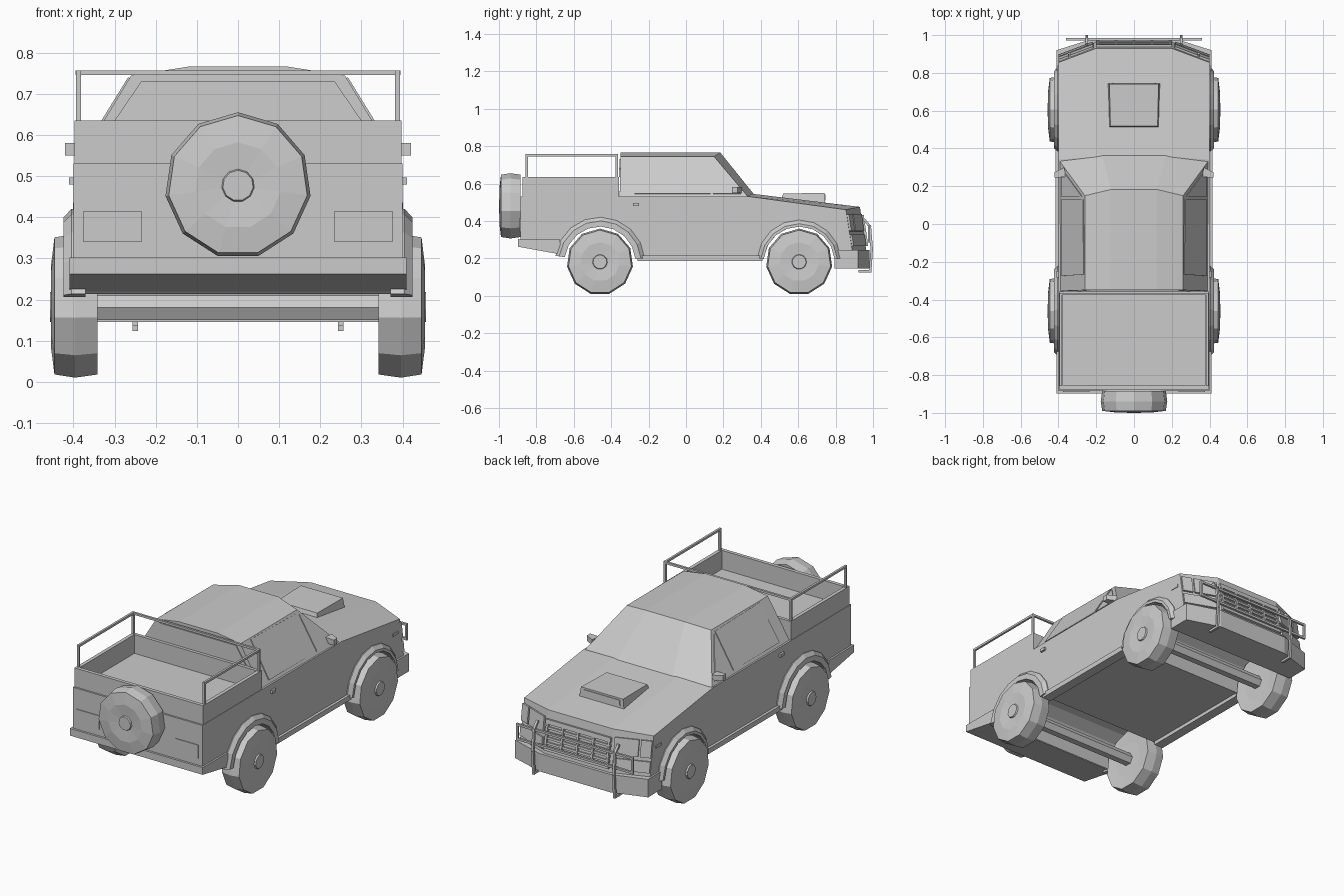
import bpy, bmesh, math
from mathutils import Vector

if "Cube" in bpy.data.objects:
    bpy.data.objects.remove(bpy.data.objects["Cube"])


def finish(name, bm):
    bmesh.ops.recalc_face_normals(bm, faces=bm.faces)
    me = bpy.data.meshes.new(name)
    bm.to_mesh(me)
    bm.free()
    ob = bpy.data.objects.new(name, me)
    bpy.context.collection.objects.link(ob)
    return ob


def loft(name, rings):
    """Skin matching closed rings of points and cap both ends."""
    bm = bmesh.new()
    vs = [[bm.verts.new(p) for p in r] for r in rings]
    n = len(vs[0])
    for a, b in zip(vs, vs[1:]):
        for i in range(n):
            j = (i + 1) % n
            bm.faces.new((a[i], a[j], b[j], b[i]))
    bm.faces.new(vs[0])
    bm.faces.new(vs[-1])
    return finish(name, bm)


def box(name, x0, x1, y0, y1, z0, z1):
    return loft(name, [[(x0, y0, z), (x1, y0, z), (x1, y1, z), (x0, y1, z)] for z in (z0, z1)])


def bar(name, points, t=0.012):
    """Square bar through points lying in a plane of constant x, or along x."""
    h = t / 2
    for k, (p, q) in enumerate(zip(points, points[1:])):
        p, q = Vector(p), Vector(q)
        d = (q - p).normalized()
        u = d.cross(Vector((1, 0, 0)) if abs(d.x) < 0.7 else Vector((0, 0, 1))).normalized() * h
        v = d.cross(u).normalized() * h
        loft(f"{name}_{k}", [[c + u + v, c + u - v, c - u - v, c - u + v]
                             for c in (p - d * h, q + d * h)])


def panel(name, corners, d=0.004):
    """Thin raised plate over a flat outline."""
    c = [Vector(p) for p in corners]
    n = (c[1] - c[0]).cross(c[2] - c[0]).normalized() * d
    return loft(name, [[p - n for p in c], [p + n for p in c]])


def arc(yc, zc, r, a0, a1, n):
    return [(yc + r * math.cos(math.radians(a0 + (a1 - a0) * i / n)),
             zc + r * math.sin(math.radians(a0 + (a1 - a0) * i / n))) for i in range(n + 1)]


REAR, FRONT, AXLE_Z = -0.46, 0.605, 0.18

# lower body with bonnet and wheel arches
def body_profile(nose, crown):
    return ([(-0.885, 0.53), (-0.885, 0.27), (-0.665, 0.225)]
            + arc(REAR, AXLE_Z, 0.195, 170, 8, 8)
            + arc(FRONT, AXLE_Z, 0.19, 172, 5, 8)
            + [(nose + 0.04, 0.2), (nose, 0.455 + crown), (0.335 + crown, 0.525 + crown), (0.3, 0.53)])

edge, mid = body_profile(0.855, 0.005), body_profile(0.93, 0.02)
loft("lower_body", [[(x, y, z) for y, z in p]
                    for x, p in ((-0.4, edge), (-0.2, mid), (0.2, mid), (0.4, edge))])

# cabin with curved roof and windscreen
def cab_ring(s, xb, xt, yf, yt, zb, zt):
    return [(s * xb, -0.355, 0.52), (s * xb, yf, zb), (s * xt, yt, zt), (s * xt, -0.35, zt)]

outer = (0.395, 0.26, 0.335, 0.15, 0.525, 0.744)
inner = (0.17, 0.12, 0.365, 0.183, 0.54, 0.766)
loft("cabin", [cab_ring(-1, *outer), cab_ring(-1, *inner), cab_ring(1, *inner), cab_ring(1, *outer)])

def cab_x(z):
    return 0.395 - (z - 0.525) / 0.219 * 0.135

# rear window and bed walls
panel("rear_window", [(-0.3, -0.354, 0.635), (0.3, -0.354, 0.635), (0.235, -0.352, 0.73), (-0.235, -0.352, 0.73)])
box("tailgate", -0.397, 0.397, -0.875, -0.855, 0.525, 0.635)
box("bed_front_wall", -0.397, 0.397, -0.375, -0.357, 0.525, 0.635)
box("rear_crossbar", -0.395, 0.395, -0.376, -0.364, 0.745, 0.757)

# bumpers
plan = [(-0.41, 0.795), (0.41, 0.795), (0.41, 0.92), (0.22, 0.98), (-0.22, 0.98), (-0.41, 0.92)]
loft("front_bumper", [[(x, y, z) for x, y in plan] for z in (0.145, 0.245)])
loft("rear_bumper", [[(x, y, z) for y, z in ((-0.897, 0.302), (-0.897, 0.262), (-0.665, 0.22), (-0.675, 0.3))]
                     for x in (-0.41, 0.41)])

# bonnet scoop
loft("bonnet_scoop", [[(s * 0.14, 0.745, 0.48), (s * 0.13, 0.74, 0.549), (s * 0.125, 0.52, 0.547), (s * 0.135, 0.505, 0.5)]
                      for s in (-1, 1)])
panel("scoop_opening", [(-0.115, 0.743, 0.51), (0.115, 0.743, 0.51), (0.11, 0.741, 0.54), (-0.11, 0.741, 0.54)])

# grille: frame and slats on the sloping nose
def nose(x, z, out=0.0):
    return (x, 0.932 + (0.475 - z) * 0.145 - max(0, abs(x) - 0.2) * 0.375 + out, z)

def nose_panel(name, x0, x1, z0, z1, d=0.008):
    panel(name, [nose(x0, z0), nose(x1, z0), nose(x1, z1), nose(x0, z1)], d)

nose_panel("grille_top", -0.2, 0.2, 0.405, 0.43, 0.012)
nose_panel("grille_bottom", -0.2, 0.2, 0.265, 0.285, 0.012)
for k in range(4):
    nose_panel("grille_slat", -0.2, 0.2, 0.298 + k * 0.027, 0.31 + k * 0.027)
for k in range(5):
    x = -0.19 + k * 0.095
    nose_panel("grille_upright", x - 0.006, x + 0.006, 0.28, 0.41, 0.012)

# wheel: eleven-sided tyre, dished rim and hub
PROFILE = [(0.1, -0.05), (0.17, -0.055), (0.178, 0), (0.17, 0.05),
           (0.105, 0.058), (0.04, 0.053), (0.037, 0.061)]

def wheel(name, c, axis, n=11):
    axis = Vector(axis)
    side = Vector((0, 0, 1)).cross(axis)
    loft(name, [[Vector(c) + axis * a + side * (r * math.sin(2 * math.pi * i / n))
                 + Vector((0, 0, r * math.cos(2 * math.pi * i / n))) for i in range(n)]
                for r, a in PROFILE])

wheel("spare_wheel", (0, -0.939, 0.477), (0, -1, 0))

for yc, label, r in ((REAR, "rear", 0.24), (FRONT, "front", 0.225)):
    # axle
    loft(label + "_axle", [[(x, y, z) for y, z in arc(yc, AXLE_Z, 0.035, 0, 300, 5)] for x in (-0.36, 0.36)])
    for s in (-1, 1):
        wheel(label + "_wheel", (s * 0.396, yc, AXLE_Z + 0.001), (s, 0, 0))
        # wheel-arch flare
        section = ((0.19, 0.37), (0.19, 0.424), (r - 0.02, 0.424), (r, 0.405), (r, 0.37))
        curves = [(x, arc(yc, AXLE_Z, rr, 172 if yc < 0 else 175, 5, 8)) for rr, x in section]
        loft(label + "_flare", [[(s * x, *c[i]) for x, c in curves] for i in range(9)])

for s in (-1, 1):
    # bed side walls and rails
    a, b = sorted((s * 0.397, s * 0.377))
    box("bed_side", a, b, -0.875, -0.357, 0.525, 0.635)
    bar("bed_rail", [(s * 0.388, -0.852, 0.63), (s * 0.388, -0.852, 0.751),
                     (s * 0.388, -0.37, 0.751), (s * 0.388, -0.37, 0.63)])
    # side step
    a, b = sorted((s * 0.36, s * 0.415))
    box("side_step", a, b, -0.26, 0.41, 0.187, 0.215)
    # side window and quarter light
    panel("side_window", [(s * cab_x(z), y, z) for y, z in
                          ((-0.275, 0.545), (0.13, 0.545), (0.13, 0.732), (-0.268, 0.738))])
    panel("quarter_light", [(s * cab_x(z), y, z) for y, z in
                            ((0.145, 0.545), (0.295, 0.545), (0.145, 0.722))])
    # mirror
    loft("mirror", [[(s * x, y, z) for x, y in ((0.36, 0.25), (0.42, 0.245), (0.42, 0.275), (0.37, 0.3))]
                    for z in (0.55, 0.58)])
    # door handle and side marker
    a, b = sorted((s * 0.39, s * 0.411))
    box("door_handle", a, b, -0.283, -0.25, 0.479, 0.496)
    a, b = sorted((s * 0.39, s * 0.404))
    box("side_marker", a, b, 0.79, 0.84, 0.385, 0.4)
    # tail light
    panel("tail_light", [(s * x, -0.885, z) for x, z in
                         ((0.235, 0.34), (0.375, 0.34), (0.375, 0.415), (0.235, 0.415))])
    # headlights and indicators
    nose_panel("headlight", s * 0.215, s * 0.335, 0.345, 0.435)
    nose_panel("corner_light", s * 0.345, s * 0.398, 0.345, 0.435)
    nose_panel("indicator", s * 0.215, s * 0.398, 0.265, 0.325)
    # guard bar uprights and side ends
    bar("guard_upright", [(s * 0.25, 0.955, 0.405), (s * 0.25, 0.983, 0.37),
                          (s * 0.25, 0.993, 0.25), (s * 0.25, 0.985, 0.13), (s * 0.25, 0.93, 0.13)], 0.013)
    bar("guard_end", [(s * 0.355, 0.978, 0.29), (s * 0.355, 0.978, 0.37)])

# guard bar cross pieces
for z in (0.29, 0.37):
    bar("guard_crossbar", [(-0.355, 0.978, z), (0.355, 0.978, z)])
